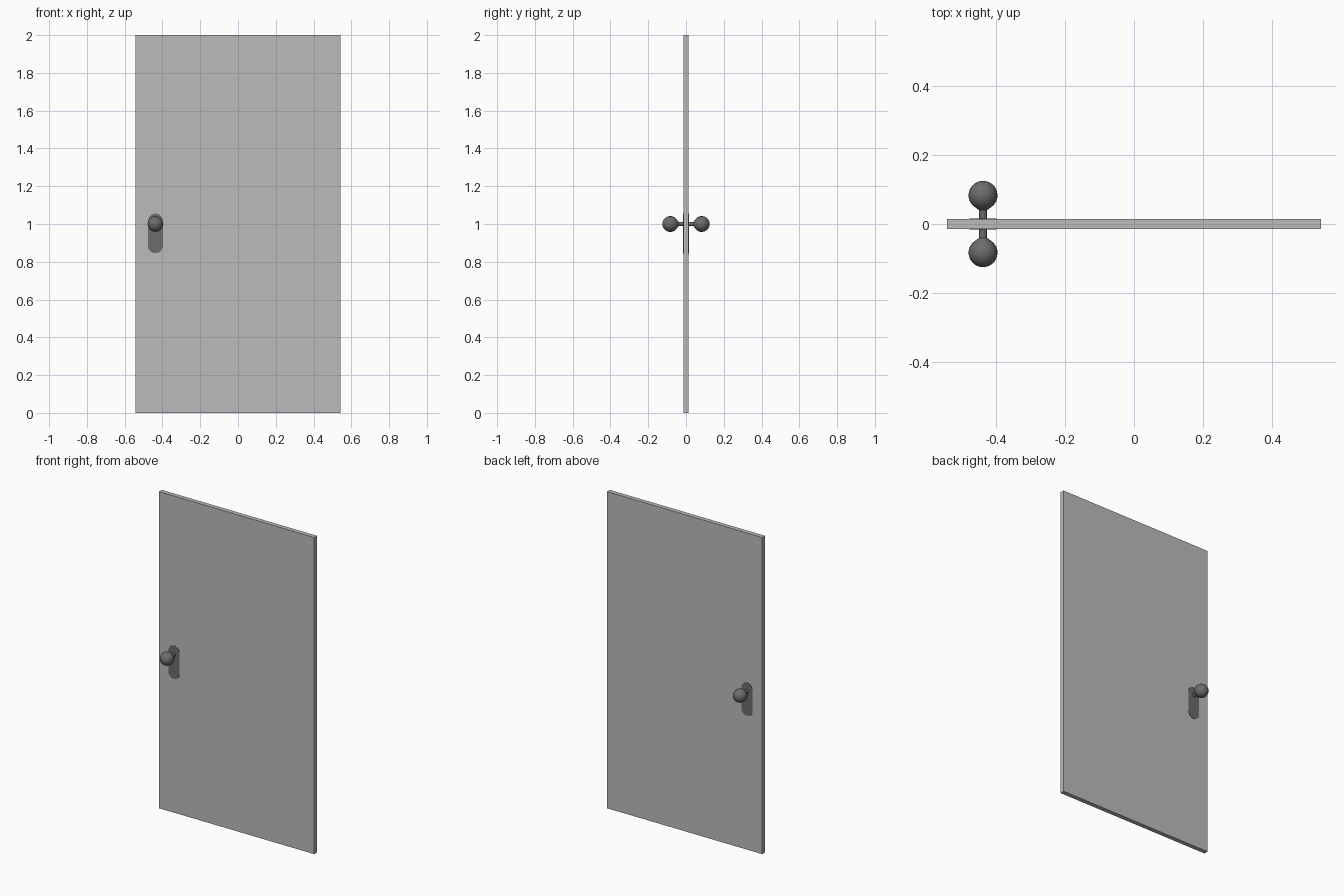
import bpy, bmesh, math

cube = bpy.data.objects.get("Cube")
if cube:
    bpy.data.objects.remove(cube, do_unlink=True)

KNOB_X, KNOB_Z = -0.437, 1.0


def material(name, value):
    m = bpy.data.materials.new(name)
    m.use_nodes = True
    colour = (value, value, value, 1.0)
    m.diffuse_color = colour
    m.node_tree.nodes["Principled BSDF"].inputs["Base Color"].default_value = colour
    return m


door_grey = material("light grey", 0.50)
metal_grey = material("dark grey", 0.15)


def finish(name, bm, mat, smooth=False):
    bmesh.ops.recalc_face_normals(bm, faces=bm.faces)
    mesh = bpy.data.meshes.new(name)
    bm.to_mesh(mesh)
    bm.free()
    mesh.materials.append(mat)
    obj = bpy.data.objects.new(name, mesh)
    bpy.context.collection.objects.link(obj)
    if smooth:
        bpy.ops.object.select_all(action='DESELECT')
        obj.select_set(True)
        bpy.context.view_layer.objects.active = obj
        bpy.ops.object.shade_smooth_by_angle(angle=math.radians(35))
    return obj


# Door panel
bm = bmesh.new()
bmesh.ops.create_cube(bm, size=1.0)
for v in bm.verts:
    v.co = (v.co.x * 1.084, v.co.y * 0.028, (v.co.z + 0.5) * 2.0)
finish("door_panel", bm, door_grey)


# Thin plate with rounded ends, on one face of the door
def handle_plate(name, side):
    bm = bmesh.new()
    r, top, bottom, steps = 0.039, 1.055, 0.845, 10
    outline = []
    for centre, start in ((top - r, 0.0), (bottom + r, math.pi)):
        for i in range(steps + 1):
            a = start + math.pi * i / steps
            outline.append((KNOB_X + r * math.cos(a), centre + r * math.sin(a)))
    face = bm.faces.new([bm.verts.new((x, side * 0.010, z)) for x, z in outline])
    out = bmesh.ops.extrude_face_region(bm, geom=[face])
    for v in out["geom"]:
        if isinstance(v, bmesh.types.BMVert):
            v.co.y = side * 0.016
    finish(name, bm, metal_grey)


# Turned knob: shaft, flared neck and ball
def knob(name, side):
    bm = bmesh.new()
    profile = [(0.0, 0.010), (0.0115, 0.010), (0.0115, 0.040)]
    ball_y, ball_r = 0.083, 0.042
    for i in range(9):
        a = math.radians(132 - 132 * i / 8)
        profile.append((ball_r * math.sin(a), ball_y + ball_r * math.cos(a)))
    verts = [bm.verts.new((KNOB_X + r, side * y, KNOB_Z)) for r, y in profile]
    edges = [bm.edges.new(pair) for pair in zip(verts, verts[1:])]
    bmesh.ops.spin(bm, geom=verts + edges, cent=(KNOB_X, 0, KNOB_Z),
                   axis=(0, 1, 0), angle=math.tau, steps=16)
    bmesh.ops.remove_doubles(bm, verts=bm.verts, dist=0.0001)
    finish(name, bm, metal_grey, smooth=True)


for label, side in (("front", -1), ("back", 1)):
    handle_plate(label + "_handle_plate", side)
    knob(label + "_knob", side)
